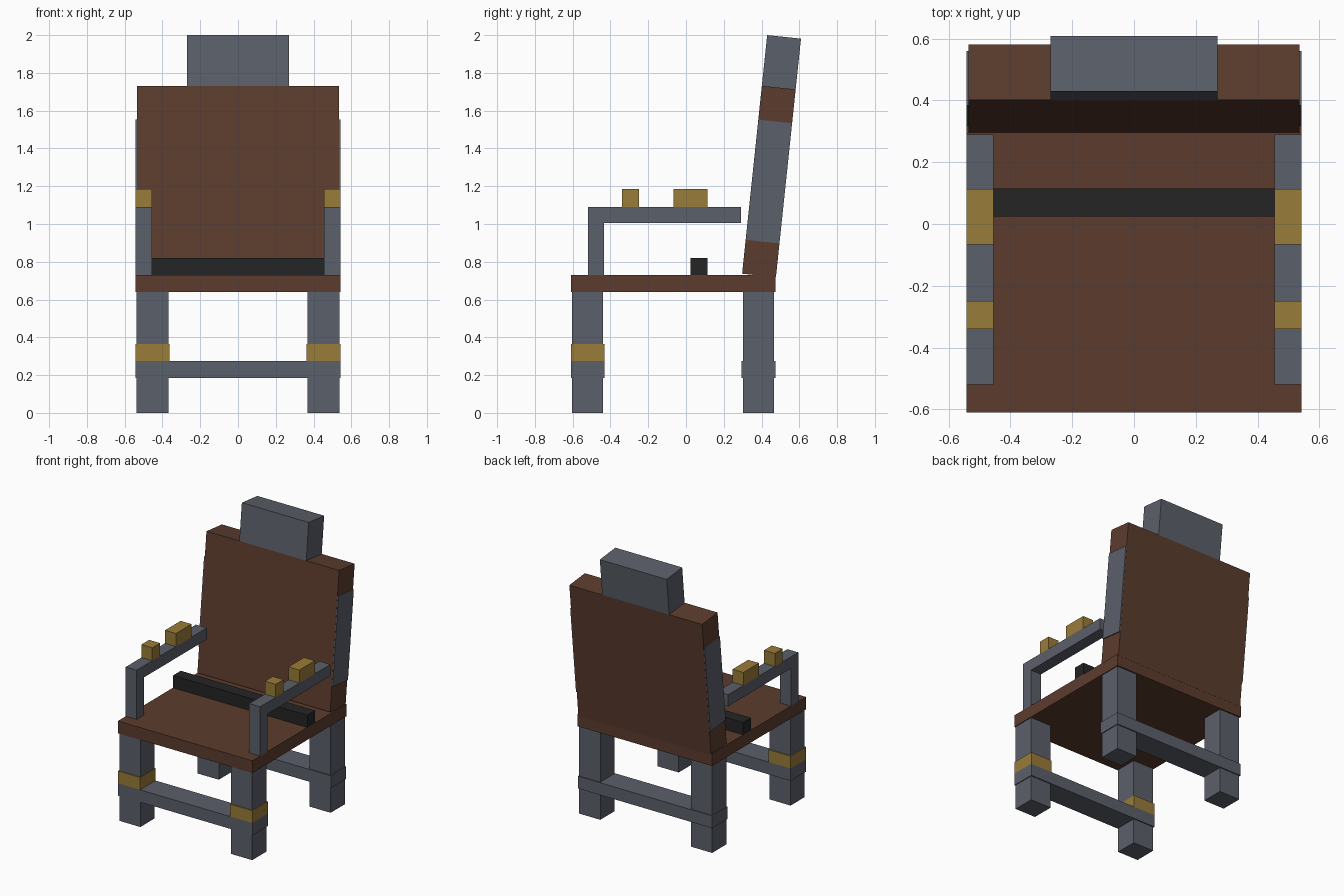
import bpy, bmesh, math
from mathutils import Matrix

if "Cube" in bpy.data.objects:
    bpy.data.objects.remove(bpy.data.objects["Cube"])


def material(name, rgb):
    m = bpy.data.materials.new(name)
    m.diffuse_color = (*rgb, 1)
    m.use_nodes = True
    m.node_tree.nodes["Principled BSDF"].inputs["Base Color"].default_value = m.diffuse_color
    return m


GREY = material("slate grey", (0.105, 0.115, 0.142))
BROWN = material("dark brown", (0.107, 0.045, 0.027))
GOLD = material("dull gold", (0.318, 0.200, 0.040))
BLACK = material("near black", (0.018, 0.018, 0.018))

# Frame of the reclined backrest: origin at its lower front edge
RECLINE = Matrix.Translation((0, 0.297, 0.737)) @ Matrix.Rotation(math.radians(-6), 4, 'X')


def box(name, mat, x, y, z, frame=Matrix()):
    """Box from (min, max) ranges, optionally placed in a tilted frame."""
    bm = bmesh.new()
    bmesh.ops.create_cube(bm, size=1)
    for v in bm.verts:
        v.co = [r[0] + (c + 0.5) * (r[1] - r[0]) for c, r in zip(v.co, (x, y, z))]
    bm.transform(frame)
    mesh = bpy.data.meshes.new(name)
    bm.to_mesh(mesh)
    bm.free()
    mesh.materials.append(mat)
    ob = bpy.data.objects.new(name, mesh)
    bpy.context.collection.objects.link(ob)
    return ob


def pair(name, mat, x, y, z, frame=Matrix()):
    """Right part and its left mirror."""
    box("right_" + name, mat, x, y, z, frame)
    box("left_" + name, mat, (-x[1], -x[0]), y, z, frame)


FULL = (-0.543, 0.543)
ARM = (0.455, 0.543)

# Seat and cross bar lying on it
box("seat", BROWN, FULL, (-0.61, 0.475), (0.64, 0.73))
box("seat_bar", BLACK, FULL, (0.025, 0.115), (0.73, 0.82))

# Legs, stretchers and front leg bands
for end, y0 in (("front", -0.61), ("rear", 0.295)):
    pair(end + "_leg", GREY, (0.367, 0.537), (y0 + 0.007, y0 + 0.17), (0, 0.64))
    box(end + "_stretcher", GREY, FULL, (y0, y0 + 0.178), (0.185, 0.275))
pair("leg_band", GOLD, (0.363, 0.543), (-0.61, -0.432), (0.275, 0.365))

# Armrests with posts and gold blocks
pair("arm_post", GREY, ARM, (-0.52, -0.435), (0.73, 1.005))
pair("armrest", GREY, ARM, (-0.52, 0.29), (1.005, 1.09))
pair("front_arm_block", GOLD, ARM, (-0.34, -0.25), (1.09, 1.185))
pair("rear_arm_block", GOLD, ARM, (-0.067, 0.113), (1.09, 1.185))

# Reclined back, side rails and headrest
box("backrest", BROWN, (-0.536, 0.536), (0, 0.18), (0, 1.0), RECLINE)
pair("back_rail", GREY, (0.455, 0.543), (0.001, 0.179), (0.18, 0.82), RECLINE)
box("headrest", GREY, (-0.27, 0.27), (0, 0.18), (1.0, 1.27), RECLINE)
